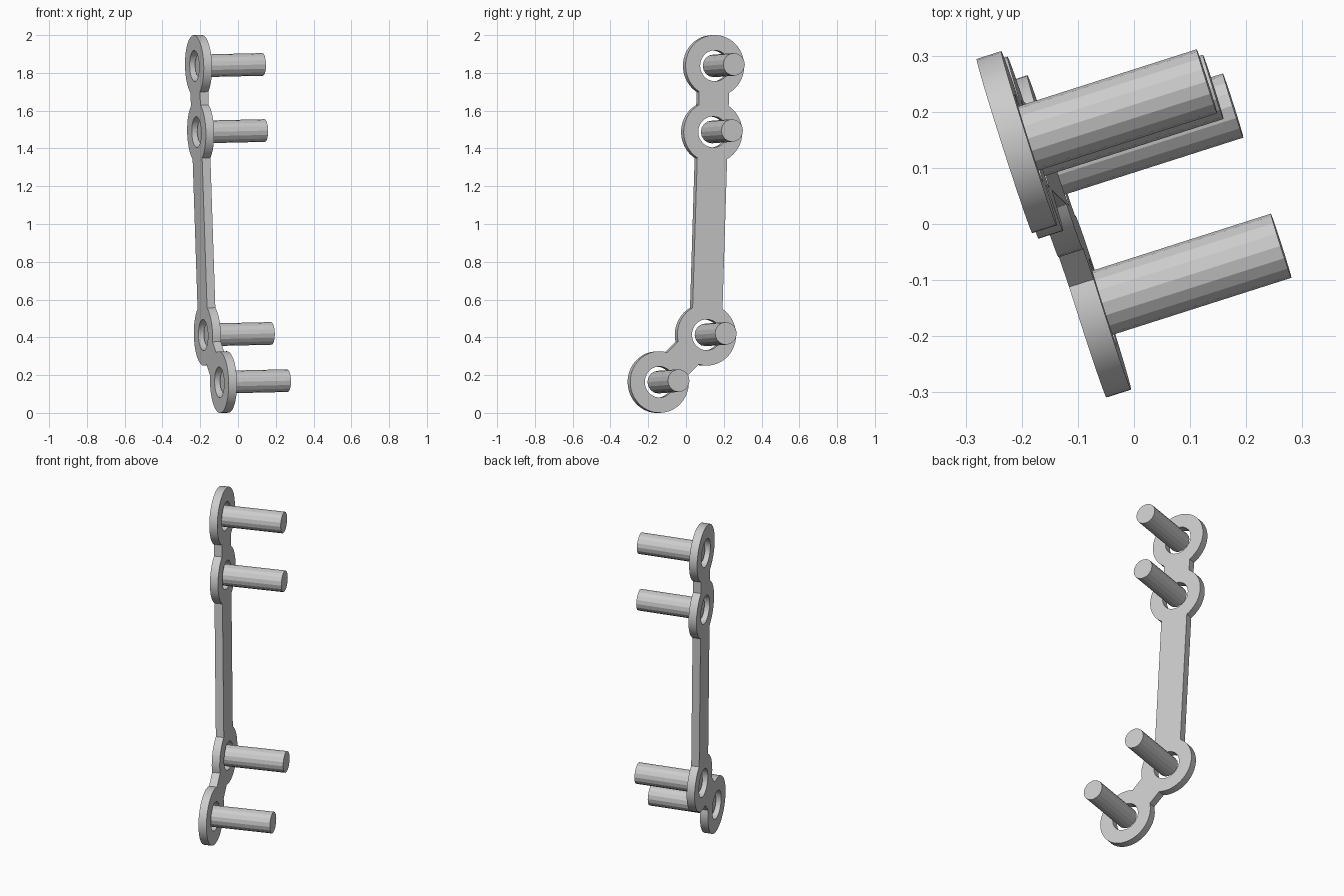
import bpy
import bmesh
from math import asin, atan2, cos, sin, tau
from mathutils import Matrix, Vector

cube = bpy.data.objects.get("Cube")
if cube:
    bpy.data.objects.remove(cube, do_unlink=True)

RING_R, HOLE_R = 0.163, 0.082
BAR_HALF, PLATE_HALF = 0.083, 0.023
PIN_R, PIN_LEN = 0.06, 0.356

# Plate frame: local z runs along the pins, local y runs up the plate
centres = [Vector(c) for c in (
    (-0.209, 0.146, 1.837),
    (-0.198, 0.136, 1.487),
    (-0.162, 0.103, 0.413),
    (-0.077, -0.147, 0.163),
)]
w = Vector((0.952, 0.304, 0.022)).normalized()
u = Vector((0, 0, 1)).cross(w).normalized()
v = w.cross(u)
frame = Matrix((u, v, w)).transposed().to_4x4()
frame.translation = centres[0]
local = [(frame.inverted() @ c).to_2d() for c in centres]


def arc(centre, radius, start, sweep, steps):
    return [centre + radius * Vector((cos(start + sweep * i / steps),
                                      sin(start + sweep * i / steps)))
            for i in range(steps + 1)]


def heading(a, b):
    return atan2(b.y - a.y, b.x - a.x)


def outline():
    """Walk round the chain of rings, leaving a gap where each bar joins."""
    gap = asin(BAR_HALF / RING_R)
    route = [0, 3, 2, 1]
    route = [0, 1, 2, 3, 2, 1]
    points = []
    for i, ring in enumerate(route):
        here = local[ring]
        before = local[route[i - 1]]
        after = local[route[(i + 1) % len(route)]]
        start = heading(here, before) + gap
        sweep = (heading(here, after) - heading(here, before)) % tau
        if sweep < 1e-6:
            sweep = tau
        sweep -= 2 * gap
        points += arc(here, RING_R, start, sweep, max(6, round(sweep * 8)))
    return points


def add_loop(curve, points):
    spline = curve.splines.new("POLY")
    spline.points.add(len(points) - 1)
    for target, p in zip(spline.points, points):
        target.co = (p.x, p.y, 0, 1)
    spline.use_cyclic_u = True


# Plate with four holes
curve = bpy.data.curves.new("plate", "CURVE")
curve.dimensions = "2D"
curve.fill_mode = "BOTH"
curve.extrude = PLATE_HALF
add_loop(curve, outline())
for c in local:
    add_loop(curve, arc(c, HOLE_R, 0, tau, 40)[:-1])
plate = bpy.data.objects.new("plate", curve)
bpy.context.collection.objects.link(plate)
plate.matrix_world = frame
bpy.ops.object.select_all(action="DESELECT")
plate.select_set(True)
bpy.context.view_layer.objects.active = plate
bpy.ops.object.convert(target="MESH")
plate = bpy.context.object
bm = bmesh.new()
bm.from_mesh(plate.data)
bmesh.ops.remove_doubles(bm, verts=bm.verts, dist=1e-5)
bmesh.ops.recalc_face_normals(bm, faces=bm.faces)
bm.to_mesh(plate.data)
bm.free()
bpy.ops.object.shade_smooth_by_angle()

# Faceted pins, each starting halfway through the plate
for i, c in enumerate(local):
    bpy.ops.mesh.primitive_cylinder_add(vertices=16, radius=PIN_R, depth=PIN_LEN)
    pin = bpy.context.object
    pin.name = f"pin_{i + 1}"
    pin.matrix_world = frame @ Matrix.Translation((c.x, c.y, PIN_LEN / 2))
